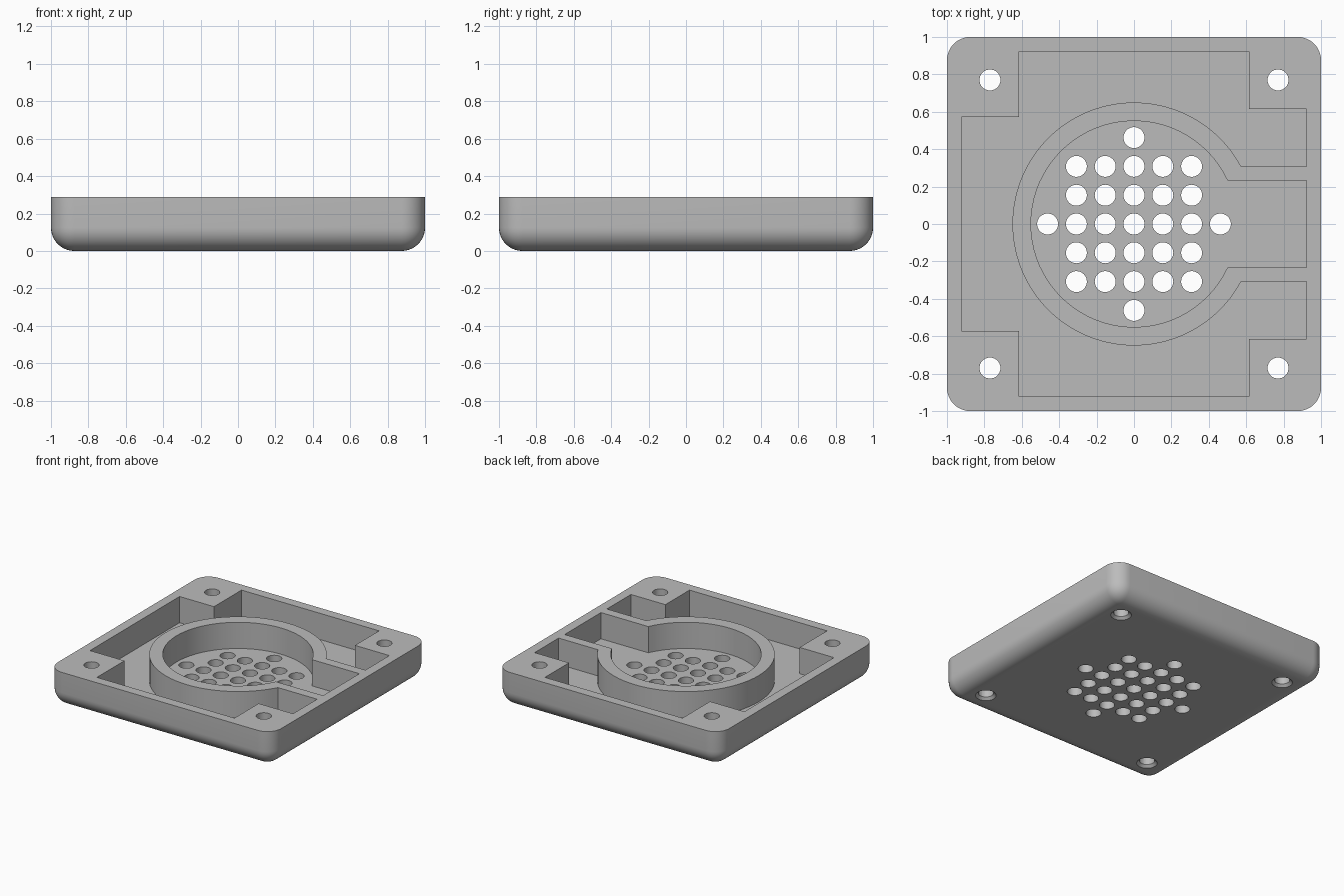
import bpy, bmesh, math
from mathutils import Matrix

if "Cube" in bpy.data.objects:
    bpy.data.objects.remove(bpy.data.objects["Cube"])

HEIGHT, FLOOR, FILLET = 0.289, 0.077, 0.125
WALL, PITCH, HOLE_R, SCREW = 0.923, 0.154, 0.056, 0.77

grey = bpy.data.materials.new("plain grey")
grey.use_nodes = True
grey.diffuse_color = (0.5, 0.5, 0.5, 1)
grey.node_tree.nodes["Principled BSDF"].inputs["Base Color"].default_value = (0.5, 0.5, 0.5, 1)


def make_object(name, bm):
    bmesh.ops.recalc_face_normals(bm, faces=bm.faces)
    mesh = bpy.data.meshes.new(name)
    bm.to_mesh(mesh)
    bm.free()
    mesh.materials.append(grey)
    obj = bpy.data.objects.new(name, mesh)
    bpy.context.collection.objects.link(obj)
    return obj


def add_prism(bm, outline, z0, z1):
    face = bm.faces.new([bm.verts.new((x, y, z0)) for x, y in outline])
    out = bmesh.ops.extrude_face_region(bm, geom=[face])
    for v in out["geom"]:
        if isinstance(v, bmesh.types.BMVert):
            v.co.z = z1


def add_cylinder(bm, x, y, r0, r1, z0, z1):
    bmesh.ops.create_cone(bm, cap_ends=True, segments=32, radius1=r0, radius2=r1,
                          depth=z1 - z0, matrix=Matrix.Translation((x, y, (z0 + z1) / 2)))


def arc(radius, y_end, steps=64):
    """Counter-clockwise arc that leaves a gap of half width y_end on the +x side."""
    a = math.asin(y_end / radius)
    return [(radius * math.cos(a + (2 * math.pi - 2 * a) * i / steps),
             radius * math.sin(a + (2 * math.pi - 2 * a) * i / steps)) for i in range(steps + 1)]


# Tray body: square block with rounded upright and lower edges
bm = bmesh.new()
bmesh.ops.create_cube(bm, size=1, matrix=Matrix.Translation((0, 0, HEIGHT / 2)) @ Matrix.Diagonal((2, 2, HEIGHT, 1)))
edges = [e for e in bm.edges if min(v.co.z for v in e.verts) < 0.01]
bmesh.ops.bevel(bm, geom=edges, offset=FILLET, segments=10, profile=0.5, affect='EDGES')
tray = make_object("tray", bm)

# Pockets: round chamber with its channel, and the surrounding C-shaped recess
bm = bmesh.new()
add_prism(bm, arc(0.551, 0.232) + [(WALL, -0.232), (WALL, 0.232)], FLOOR, 0.5)
half = [(WALL, 0.308), (WALL, 0.615), (0.615, 0.615), (0.615, WALL),
        (-0.615, WALL), (-0.615, 0.572), (-WALL, 0.572)]
mirrored = [(x, -y) for x, y in reversed(half)]
add_prism(bm, half + mirrored + arc(0.65, 0.308)[::-1], FLOOR, 0.5)
pockets = make_object("pocket_cutter", bm)

# Through holes: vent grid with one extra hole per side, and corner screw holes
bm = bmesh.new()
spots = [(i * PITCH, j * PITCH) for i in range(-2, 3) for j in range(-2, 3)]
spots += [(3 * PITCH, 0), (-3 * PITCH, 0), (0, 3 * PITCH), (0, -3 * PITCH)]
corners = [(sx * SCREW, sy * SCREW) for sx in (-1, 1) for sy in (-1, 1)]
for x, y in spots + corners:
    add_cylinder(bm, x, y, HOLE_R, HOLE_R, -0.1, 0.5)
holes = make_object("hole_cutter", bm)

# Countersinks under the screw holes
bm = bmesh.new()
for x, y in corners:
    add_cylinder(bm, x, y, 0.096, 0.036, -0.02, 0.04)
sinks = make_object("countersink_cutter", bm)

# Carve the tray and bake the result
cutters = (pockets, holes, sinks)
for cutter in cutters:
    cutter.hide_render = True
    mod = tray.modifiers.new(cutter.name, 'BOOLEAN')
    mod.operation, mod.solver, mod.object = 'DIFFERENCE', 'EXACT', cutter
bpy.context.view_layer.update()
carved = bpy.data.meshes.new_from_object(tray.evaluated_get(bpy.context.evaluated_depsgraph_get()))
tray.modifiers.clear()
tray.data = carved
for cutter in cutters:
    bpy.data.objects.remove(cutter)

bpy.ops.object.select_all(action='DESELECT')
tray.select_set(True)
bpy.context.view_layer.objects.active = tray
bpy.ops.object.shade_smooth_by_angle(angle=math.radians(30))
